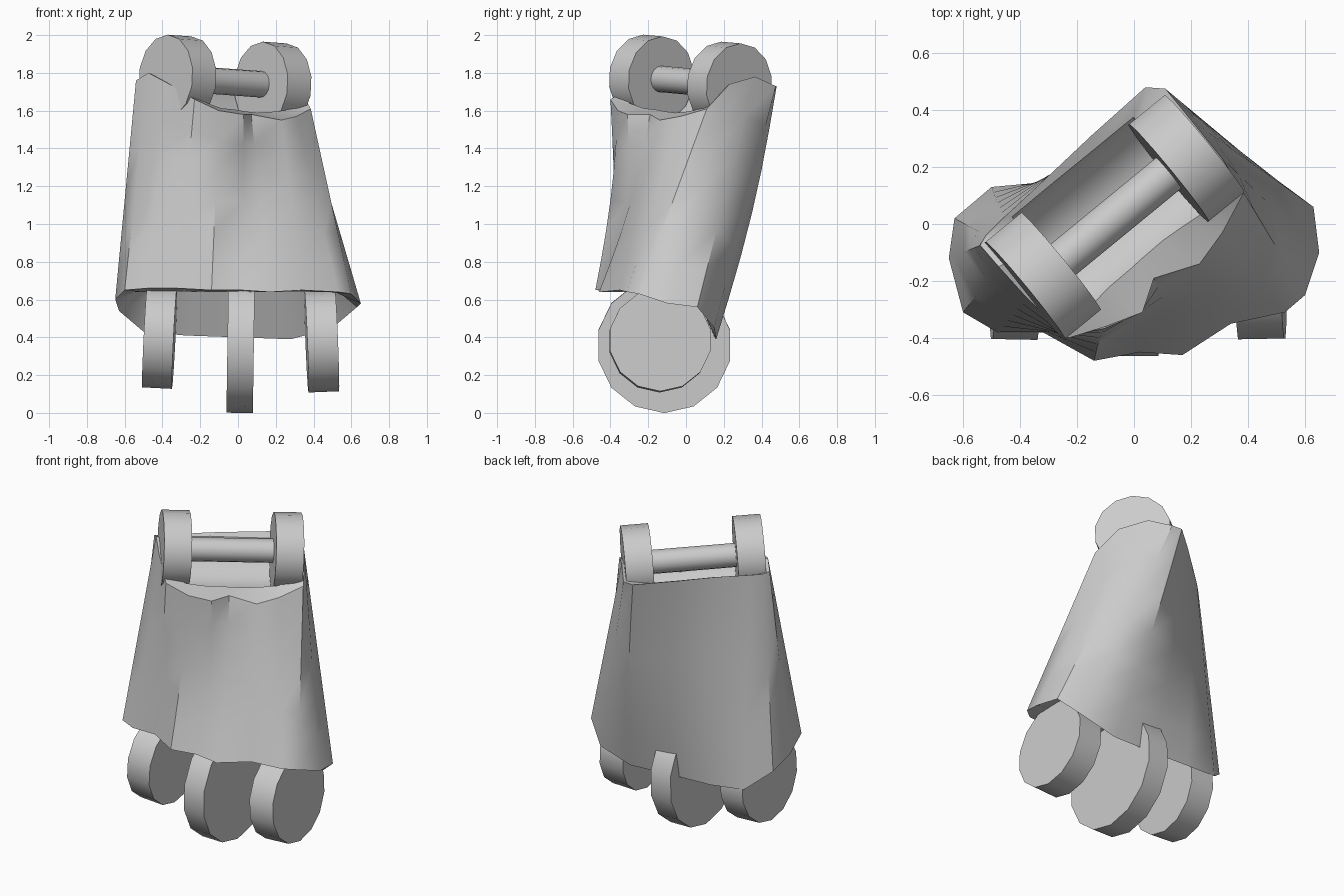
import bpy, bmesh
from math import sin, pi
from mathutils import Vector

if "Cube" in bpy.data.objects:
    bpy.data.objects.remove(bpy.data.objects["Cube"])


def finish(ob, deg=0.61):
    bpy.ops.object.select_all(action='DESELECT')
    ob.select_set(True)
    bpy.context.view_layer.objects.active = ob
    bpy.ops.object.shade_smooth_by_angle(angle=deg)


def disc(name, centre, axis, radius, width, sides=14):
    """Cylinder centred on a point, lying along the given axis."""
    bpy.ops.mesh.primitive_cylinder_add(vertices=sides, radius=radius, depth=width)
    ob = bpy.context.object
    ob.name = name
    ob.rotation_euler = Vector(axis).to_track_quat('Z', 'Y').to_euler()
    ob.location = centre
    finish(ob)
    return ob


# Matching outlines of the body's lower and upper rims
lower = [(-.65, -.12, .60), (-.60, -.31, .65), (-.48, -.38, .66), (-.32, -.38, .66),
         (-.14, -.48, .65), (.02, -.45, .65), (.17, -.46, .64), (.34, -.35, .65),
         (.53, -.31, .64), (.60, -.25, .63), (.65, -.10, .58), (.63, .06, .56),
         (.50, .15, .45), (.28, .16, .39), (0, .15, .40), (-.28, .15, .41),
         (-.50, .13, .43), (-.63, .02, .54)]
upper = [(-.54, -.075, 1.76), (-.475, -.15, 1.80), (-.38, -.255, 1.75), (-.23, -.40, 1.66),
         (-.10, -.36, 1.60), (.03, -.31, 1.58), (.07, -.19, 1.58), (.23, -.14, 1.55),
         (.31, -.03, 1.57), (.385, .11, 1.61), (.31, .23, 1.74), (.20, .365, 1.78),
         (.11, .475, 1.73), (.04, .48, 1.73), (-.15, .31, 1.74), (-.32, .15, 1.75),
         (-.46, .02, 1.75), (-.52, -.04, 1.75)]
# Inward sag of the front and outward swell of the back at mid height
sag = {3: .01, 4: .02, 5: .06, 6: .03, 13: .03, 14: .03, 15: .02}

# Twisted body: loft between the rims, hollowed underneath
n = len(lower)
bm = bmesh.new()
rings = [[bm.verts.new((x * .85, y * .5 - .03, .64)) for x, y, z in lower]]
for k in range(7):
    t = k / 6
    rings.append([bm.verts.new(Vector(a).lerp(Vector(b), t)
                               + Vector((0, sag.get(i, 0) * sin(pi * t), 0)))
                  for i, (a, b) in enumerate(zip(lower, upper))])
for r0, r1 in zip(rings, rings[1:]):
    for i in range(n):
        j = (i + 1) % n
        bm.faces.new((r0[i], r0[j], r1[j], r1[i]))
for ring, hub in ((rings[0], (0, -.06, .67)), (rings[-1], (-.07, .05, 1.64))):
    c = bm.verts.new(hub)
    for i in range(n):
        bm.faces.new((ring[i], ring[(i + 1) % n], c))
bmesh.ops.recalc_face_normals(bm, faces=bm.faces)
mesh = bpy.data.meshes.new("body")
bm.to_mesh(mesh)
bm.free()
body = bpy.data.objects.new("body", mesh)
bpy.context.collection.objects.link(body)

# Trough around the upper pin
left_c, right_c = Vector((-.320, -.183, 1.772)), Vector((.184, .230, 1.735))
axis = right_c - left_c
mid = (left_c + right_c) / 2
cutter = disc("trough_cutter", mid, axis, .235, axis.length - .1, 16)
cutter.hide_render = True
mod = body.modifiers.new("trough", 'BOOLEAN')
mod.operation = 'DIFFERENCE'
mod.solver = 'EXACT'
mod.object = cutter
bpy.context.view_layer.objects.active = body
bpy.ops.object.modifier_apply(modifier=mod.name)
bpy.data.objects.remove(cutter)
finish(body)

# Upper hinge: two knuckles and the pin between them
for side, c in (("left", left_c), ("right", right_c)):
    disc("upper_knuckle_" + side, c, axis, .226, .162)
disc("upper_pin", mid, axis, .07, axis.length - .1, 16)

# Lower hinge: three knuckles, the middle one larger
disc("lower_knuckle_left", (-.415, -.14, .403), (1, -.02, -.05), .272, .158)
disc("lower_knuckle_middle", (.014, -.115, .358), (1, 0, -.015), .358, .14)
disc("lower_knuckle_right", (.443, -.138, .383), (1, .02, .04), .272, .162)
